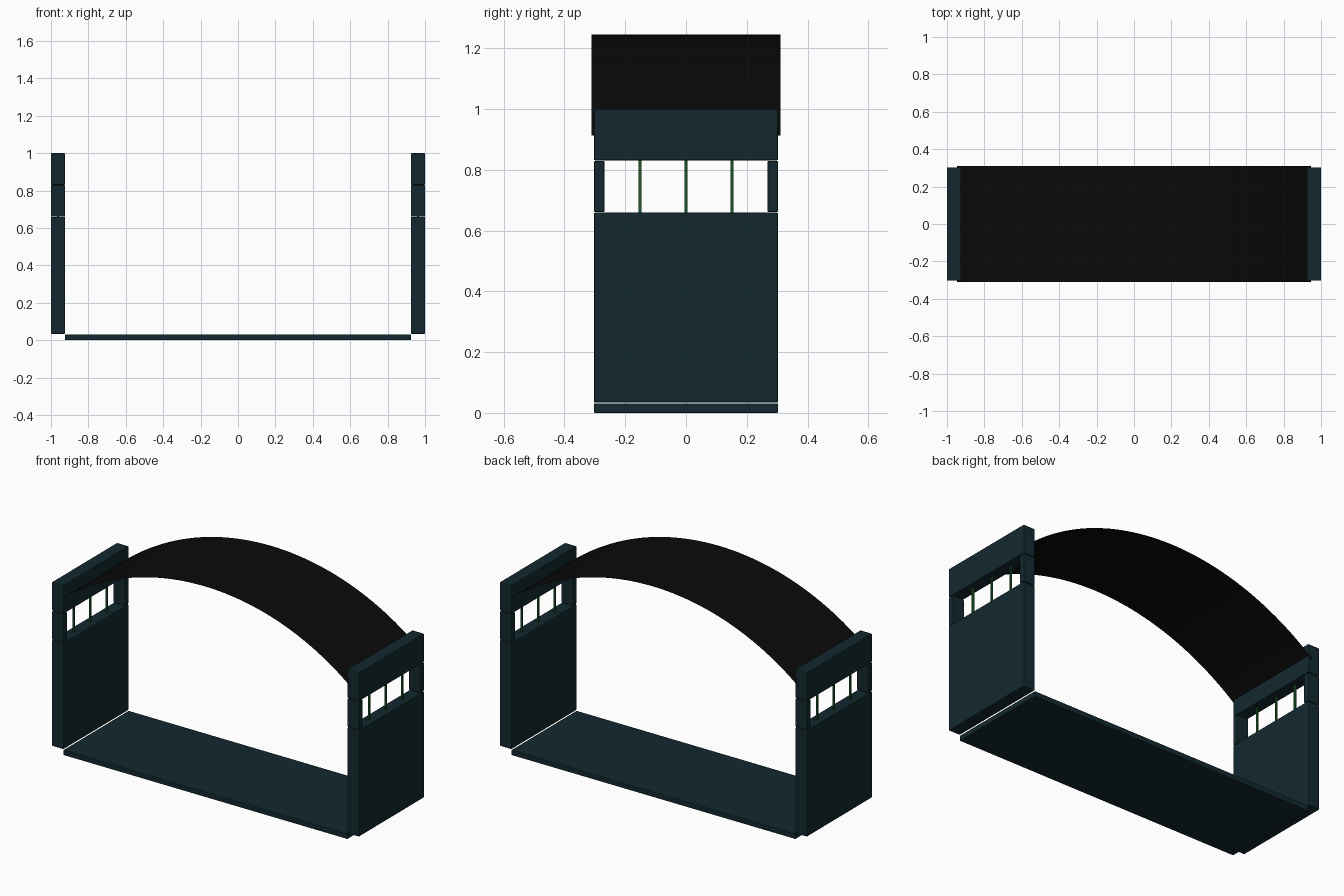
import bpy, bmesh, math

if "Cube" in bpy.data.objects:
    bpy.data.objects.remove(bpy.data.objects["Cube"])


def material(name, rgb):
    m = bpy.data.materials.new(name)
    m.diffuse_color = (*rgb, 1)
    m.use_nodes = True
    m.node_tree.nodes["Principled BSDF"].inputs["Base Color"].default_value = m.diffuse_color
    return m


WALL = material("dark_teal", (0.006, 0.022, 0.028))
ROOF = material("black_sheet", (0.003, 0.003, 0.003))
BAR = material("green_bar", (0.01, 0.09, 0.02))


def make_object(name, bm, mat):
    mesh = bpy.data.meshes.new(name)
    bm.to_mesh(mesh)
    bm.free()
    ob = bpy.data.objects.new(name, mesh)
    bpy.context.collection.objects.link(ob)
    mesh.materials.append(mat)
    return ob


def box(name, x, y, z, mat, bevel=0.0):
    """Box between (min, max) pairs, with an optional edge bevel."""
    bm = bmesh.new()
    bmesh.ops.create_cube(bm, size=1)
    for v in bm.verts:
        for i, (a, b) in enumerate((x, y, z)):
            v.co[i] = (a + b) / 2 + v.co[i] * (b - a)
    ob = make_object(name, bm, mat)
    if bevel:
        mod = ob.modifiers.new("edge_bevel", 'BEVEL')
        mod.width = bevel
        mod.segments = 2
    return ob


# floor slab
HALF = 0.303
box("floor", (-0.925, 0.925), (-HALF, HALF), (0, 0.031), WALL, 0.003)

# end walls: lower panel, window posts, lintel and window bars
for side, s in (("left", -1), ("right", 1)):
    x = tuple(sorted((s * 0.925, s * 1.0)))
    box(side + "_wall_panel", x, (-HALF, HALF), (0.034, 0.659), WALL, 0.004)
    box(side + "_lintel", x, (-HALF, HALF), (0.831, 1.0), WALL, 0.004)
    for end, e in (("front", -1), ("back", 1)):
        y = tuple(sorted((e * 0.268, e * HALF)))
        box(f"{side}_{end}_post", x, y, (0.661, 0.829), WALL, 0.004)
    for i in (-1, 0, 1):
        c = s * 0.9625
        box(f"{side}_window_bar_{i + 2}", (c - 0.005, c + 0.005),
            (i * 0.152 - 0.005, i * 0.152 + 0.005), (0.655, 0.835), BAR)

# arched roof: a single thin sheet swept along a circular arc
END_X, END_Z, TOP_Z, DEPTH, STEPS = 0.946, 0.912, 1.245, 0.311, 48
rise = TOP_Z - END_Z
radius = (END_X ** 2 + rise ** 2) / (2 * rise)
half_angle = math.asin(END_X / radius)
bm = bmesh.new()
prev = None
for i in range(STEPS + 1):
    a = half_angle * (2 * i / STEPS - 1)
    px, pz = radius * math.sin(a), TOP_Z - radius + radius * math.cos(a)
    row = [bm.verts.new((px, y, pz)) for y in (-DEPTH, DEPTH)]
    if prev:
        bm.faces.new((prev[0], row[0], row[1], prev[1])).smooth = True
    prev = row
make_object("arched_roof", bm, ROOF)
